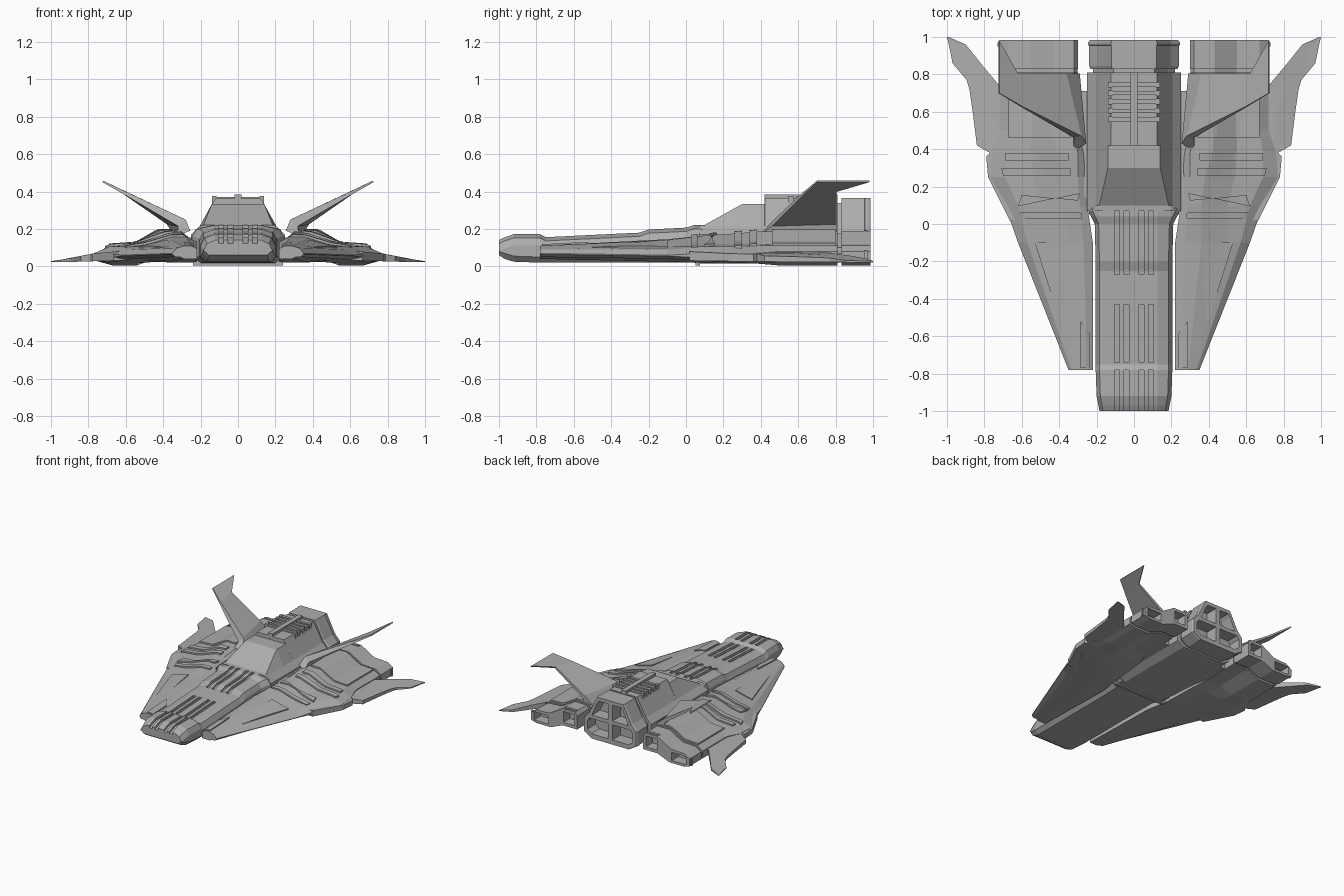
import bpy, bmesh

if "Cube" in bpy.data.objects:
    bpy.data.objects.remove(bpy.data.objects["Cube"])

grey = bpy.data.materials.new("hull_grey")
grey.diffuse_color = (0.42, 0.42, 0.42, 1)
grey.use_nodes = True
grey.node_tree.nodes["Principled BSDF"].inputs["Base Color"].default_value = grey.diffuse_color


def lofts(name, groups, mirror=False):
    """Skin closed solids, each a list of equal-length rings of 3D points."""
    bm = bmesh.new()
    for sx in ((1, -1) if mirror else (1,)):
        for rings in groups:
            rows = [[bm.verts.new((x * sx, y, z)) for x, y, z in r] for r in rings]
            n = len(rows[0])
            for a, b in zip(rows, rows[1:]):
                for i in range(n):
                    j = (i + 1) % n
                    bm.faces.new((a[i], a[j], b[j], b[i]))
            bm.faces.new(rows[0])
            bm.faces.new(rows[-1][::-1])
    bmesh.ops.recalc_face_normals(bm, faces=bm.faces)
    me = bpy.data.meshes.new(name)
    bm.to_mesh(me)
    bm.free()
    me.materials.append(grey)
    ob = bpy.data.objects.new(name, me)
    bpy.context.collection.objects.link(ob)
    return ob


def cut(ob, cutter):
    m = ob.modifiers.new("cut", 'BOOLEAN')
    m.operation, m.solver, m.object = 'DIFFERENCE', 'EXACT', cutter
    bpy.context.view_layer.update()
    dg = bpy.context.evaluated_depsgraph_get()
    me = bpy.data.meshes.new_from_object(ob.evaluated_get(dg))
    ob.modifiers.clear()
    ob.data = me
    bpy.data.objects.remove(cutter)


def lerp_table(t, table):
    if t <= table[0][0]:
        return table[0][1]
    for (a, va), (b, vb) in zip(table, table[1:]):
        if t <= b:
            return va + (vb - va) * (t - a) / max(b - a, 1e-9)
    return table[-1][1]


def sym(y, half):
    """Ring at y from a half outline running bottom to top."""
    return [(x, y, z) for x, z in half] + [(-x, y, z) for x, z in half[::-1]]


def block(x0, x1, y0, y1, z0, z1):
    return [[(x0, y, z0), (x1, y, z0), (x1, y, z1), (x0, y, z1)] for y in (y0, y1)]


def drape(surf, c, lo, hi, nu=16, nv=2):
    """Slab over quad c (two start corners, two end corners) following surf."""
    rings = []
    for i in range(nu + 1):
        u, top, bot = i / nu, [], []
        for j in range(nv + 1):
            v = j / nv
            x, y = [(c[0][k] * (1 - v) + c[1][k] * v) * (1 - u) +
                    (c[2][k] * (1 - v) + c[3][k] * v) * u for k in (0, 1)]
            z = surf(x, y)
            top.append((x, y, z + hi))
            bot.append((x, y, z + lo))
        rings.append(top + bot[::-1])
    return rings


# Forward hull: y, half width, bottom, deck height
HULL = [(-1, .185, .06, .14), (-.97, .19, .04, .155), (-.92, .2, .025, .172),
        (-.78, .205, .02, .172), (-.75, .205, .02, .156), (-.3, .205, .02, .178),
        (-.25, .205, .02, .18), (-.2, .205, .02, .197), (0, .21, .02, .207),
        (.04, .23, .02, .22), (.08, .25, .015, .22), (.12, .25, .015, .2)]
deck = [(s[0], s[3]) for s in HULL]
hull = lofts("forward_hull", [[
    sym(y, [(w * .85, zb), (w, zb + .03), (w, zt - .06), (w * .9, zt - .02), (.125, zt)])
    for y, w, zb, zt in HULL]])

# Long grooves in the deck
slots = [drape(lambda x, y: lerp_table(y, deck),
               [(x - .013, y0), (x + .013, y0), (x - .013, y1), (x + .013, y1)],
               -.018, .04, 24)
         for x in (.04, .09) for y0, y1 in ((-1.02, -.78), (-.74, -.43), (-.27, .07))]
cut(hull, lofts("slot_cutter", slots, True))


# Rear hull with raised cabin and roof: y, roof half width, roof height
def rear_half(tx, tz):
    return [(.19, .015), (.25, .05), (.25, .17), (.205, .215), (tx, tz)]


lofts("rear_hull", [[sym(y, rear_half(tx, tz)) for y, tx, tz in
      ((.07, .19, .22), (.1, .185, .222), (.3, .14, .333), (.42, .14, .333),
       (.421, .122, .362), (.81, .122, .362))]])
lofts("hull_neck", [[sym(y, [(.17, .03), (.22, .06), (.22, .17), (.18, .22), (.11, .34)])
                     for y in (.8, .85)]])
lofts("keel_strut", [block(-.24, .24, .05, .075, .005, .05)])

# Roof spine and louvres
lofts("roof_spine", [block(-.02, .02, .42, .81, .33, .384)])
bars = [block(.02, .125, y - .011, y + .011, .35, .372)
        for y in (.56, .605, .655, .7, .745)]
caps = [block(.115, .14, y - .015, y + .015, .325, .376)
        for y in (.56, .605, .655, .7, .745)]
lofts("roof_louvres", bars + caps, True)

# Main engine block with four nozzle openings
engine = lofts("main_engine", [[
    sym(y, [(.17 * s, .012), (.24 * s, .055), (.24 * s, .17), (.195 * s, .22), (.12 * s, .365)])
    for y, s in ((.83, .97), (.845, 1), (.955, 1), (.956, 1.02), (.97, 1.02), (.985, .98))]])
hole_low = [[(.02, .05), (.17, .05), (.205, .08), (.205, .15), (.185, .175), (.02, .175)],
            [(.02, .205), (.165, .205), (.15, .24), (.12, .31), (.1, .335), (.02, .335)]]
cut(engine, lofts("nozzle_cutter", [[[(x, y, z) for x, z in h] for y in (.88, 1.05)]
                                    for h in hole_low], True))

# Wing bodies: y, top outline from root to edge, outer and inner bottom heights
REAR = [(.3, .16), (.32, .188), (.43, .188), (.55, .118), (.67, .112), (.72, .08)]
WING = [
    (-.78, [(.22, .095), (.25, .11), (.29, .11), (.32, .1), (.335, .09), (.35, .07)], .05, .04),
    (-.1, [(.22, .13), (.27, .145), (.36, .14), (.5, .105), (.57, .09), (.62, .06)], .04, .025),
    (.1, [(.25, .145), (.29, .165), (.36, .165), (.5, .12), (.62, .105), (.69, .07)], .03, .02),
    (.25, [(.26, .15), (.3, .175), (.38, .175), (.54, .12), (.69, .105), (.77, .07)], .02, .025),
    (.38, [(.27, .16), (.3, .185), (.42, .185), (.55, .12), (.69, .11), (.76, .07)], .015, .03),
    (.5, REAR, .005, .045), (.81, REAR, .005, .05)]


def wing_ring(y, top, zo, zi):
    b = [(top[5][0], zo + .015), (top[4][0], zo), (top[3][0] - .01, zo),
         (top[2][0], zi), (top[0][0], zi)]
    return [(x, y, z) for x, z in top + b]


def wing_top(x, y):
    zs = [(s[0], lerp_table(x, s[1])) for s in WING]
    return lerp_table(y, zs)


lofts("wing_body", [[wing_ring(*s) for s in WING]], True)
lofts("wing_root", [block(.23, .32, .15, .71, .05, .155)], True)

# Thin outer wings swept back to pointed tips
tip_z = [(.6, .085), (.78, .068), (.86, .052), (.93, .035), (1, .028)]
edge = [(.02, .58, .665), (.25, .6, .78), (.36, .6, .79), (.38, .6, .77), (.42, .6, .84),
        (.58, .6, .86), (.72, .7, .88), (.77, .745, .895), (.86, .82, .97),
        (.96, .9, .99), (1, .992, 1)]
rings = []
for y, xi, xo in edge:
    xs = [xi, xi + (xo - xi) * .6, xo]
    top = [(x, y, lerp_table(x, tip_z)) for x in xs]
    bot = [(x, y, .022 + max(0, (.95 - x)) * .03) for x in xs]
    rings.append(top + bot[::-1])
lofts("outer_wing", [rings], True)

# Raised ribs across the wings and panels on the forward wings
ribs = [drape(wing_top, c, -.01, .012) for c in (
    [(.28, .03), (.28, .06), (.6, .03), (.61, .065)],
    [(.29, .165), (.3, .125), (.62, .095), (.6, .155)],
    [(.34, .26), (.34, .3), (.7, .26), (.71, .3)],
    [(.35, .34), (.35, .38), (.69, .34), (.69, .38)],
    [(.34, .46), (.34, .8), (.67, .46), (.67, .8)])]
lofts("wing_ribs", ribs, True)
panels = [drape(wing_top, c, -.01, .008, 6) for c in (
    [(.38, -.1), (.53, -.1), (.35, -.5), (.4, -.51)],
    [(.235, -.59), (.285, -.52), (.235, -.77), (.285, -.77)])]
lofts("wing_panels", panels, True)

# Wing engines: stepped block with an inner and an outer nozzle
lofts("wing_engine_neck", [[wing_ring(y, [(x * .98 + .008, z - .012) for x, z in REAR], .02, .06)
                            for y in (.8, .85)]], True)
pods = lofts("wing_engine", [[wing_ring(y, REAR, .005, .05) for y in (.83, .985)],
                             ], True)
cut(pods, lofts("wing_nozzle_cutter", [block(.325, .425, .9, 1.05, .075, .165),
                                       block(.56, .69, .9, 1.05, .025, .092)], True))
lofts("wing_engine_lip", [block(.32, .43, .95, .97, .18, .195),
                          block(.7, .73, .95, .97, .02, .085)], True)

# Canted tail fins
lofts("tail_fin", [[
    [(.255, .43, .19), (.29, .805, .19), (.34, .805, .16), (.325, .39, .165)],
    [(.28, .47, .25), (.36, .805, .245), (.38, .805, .225), (.32, .46, .215)],
    [(.6, .63, .4), (.62, .805, .41), (.63, .805, .398), (.61, .63, .385)],
    [(.72, .7, .458), (.72, .98, .458), (.725, .98, .45), (.725, .7, .45)]]], True)
